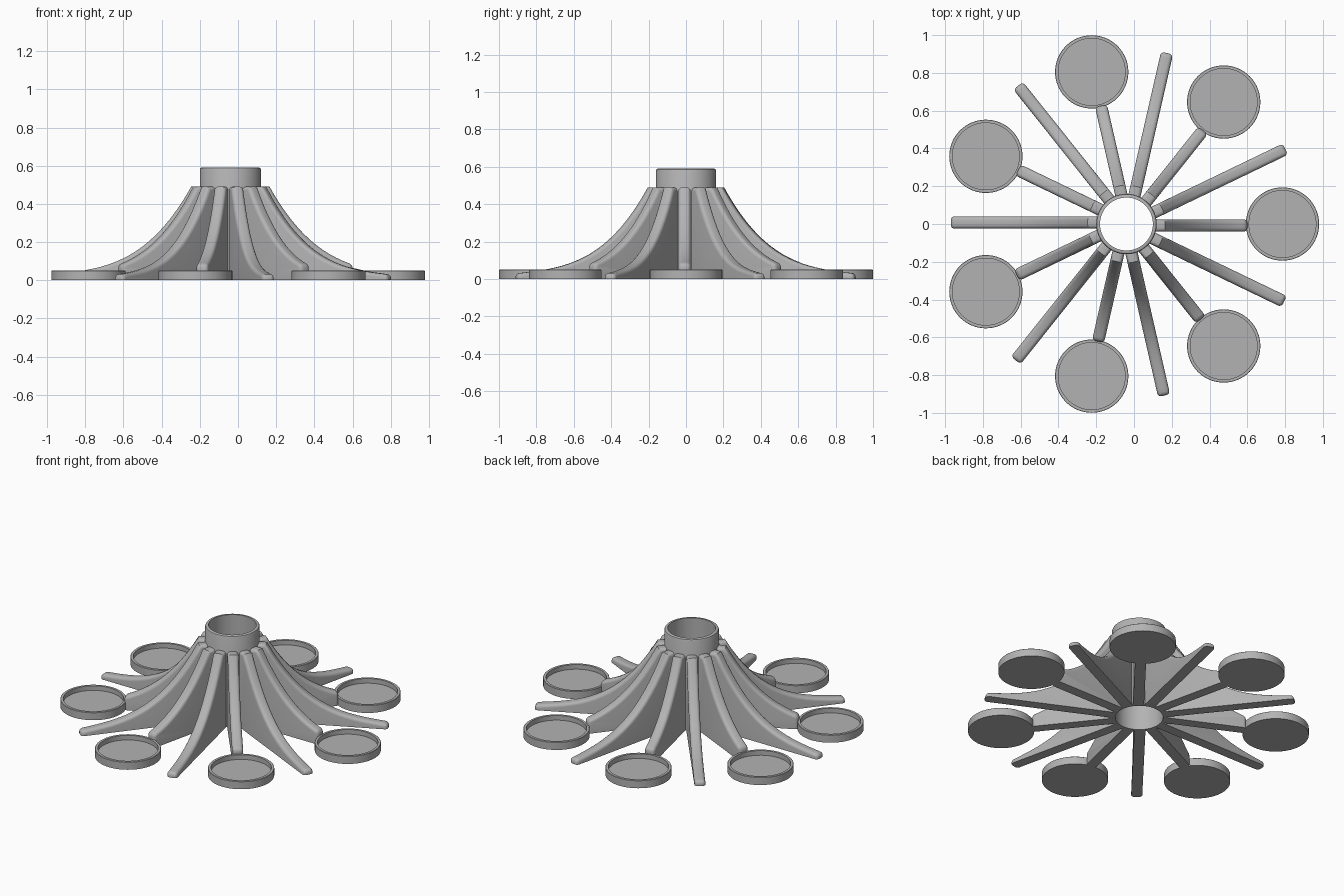
import bpy
import bmesh
from math import pi, cos, sin, radians
from mathutils import Vector

cube = bpy.data.objects.get("Cube")
if cube:
    bpy.data.objects.remove(cube, do_unlink=True)

COUNT = 7
CENTRE_X = -0.04
CUP_DISTANCE = 0.826
FIN_WIDTH = 0.065
FIN_OFFSET = -0.008
FIN_TOP_R, FIN_TIP_R = 0.205, 0.93

grey = bpy.data.materials.new("plain grey")
grey.use_nodes = True
grey.diffuse_color = (0.45, 0.45, 0.45, 1)
grey.node_tree.nodes["Principled BSDF"].inputs["Base Color"].default_value = grey.diffuse_color


def finish_mesh(bm, name):
    bmesh.ops.recalc_face_normals(bm, faces=bm.faces)
    mesh = bpy.data.meshes.new(name)
    bm.to_mesh(mesh)
    bm.free()
    mesh.materials.append(grey)
    return mesh


def place(mesh, name, x, y, turn=0):
    obj = bpy.data.objects.new(name, mesh)
    bpy.context.collection.objects.link(obj)
    obj.location = (x, y, 0)
    obj.rotation_euler.z = turn
    bpy.ops.object.select_all(action='DESELECT')
    obj.select_set(True)
    bpy.context.view_layer.objects.active = obj
    bpy.ops.object.shade_smooth_by_angle(angle=radians(35))
    return obj


def lathe(name, profile, closed, steps=64):
    """Spin a radius/height profile around z."""
    bm = bmesh.new()
    verts = [bm.verts.new((r, 0, z)) for r, z in profile]
    ends = verts[1:] + verts[:1] if closed else verts[1:]
    edges = [bm.edges.new(pair) for pair in zip(verts, ends)]
    bmesh.ops.spin(bm, geom=verts + edges, cent=(0, 0, 0), axis=(0, 0, 1),
                   angle=2 * pi, steps=steps, use_merge=True)
    bmesh.ops.remove_doubles(bm, verts=bm.verts, dist=0.0001)
    return finish_mesh(bm, name)


def fin_height(r):
    t = (FIN_TIP_R - r) / (FIN_TIP_R - FIN_TOP_R)
    return 0.03 + 0.08 * t + 0.38 * t ** 3.2


def fin(name, tip_r, steps=20):
    """Curved upright fin with rounded top and tip edges."""
    inner = 0.15
    radii = [FIN_TOP_R + (tip_r - FIN_TOP_R) * i / steps for i in range(steps + 1)]
    outline = [(inner, 0), (inner, fin_height(FIN_TOP_R))]
    outline += [(r, fin_height(r)) for r in radii] + [(tip_r, 0)]
    bm = bmesh.new()
    side = bm.faces.new([bm.verts.new((r, FIN_OFFSET - FIN_WIDTH / 2, z)) for r, z in outline])
    moved = bmesh.ops.extrude_face_region(bm, geom=[side])
    bmesh.ops.translate(bm, vec=Vector((0, FIN_WIDTH, 0)),
                        verts=[v for v in moved["geom"] if isinstance(v, bmesh.types.BMVert)])
    bmesh.ops.recalc_face_normals(bm, faces=bm.faces)

    def rounded(edge):
        a, b = (v.co for v in edge.verts)
        if max(a.z, b.z) < 0.001 or max(a.x, b.x) < inner + 0.001:
            return False
        along = abs(a.y - b.y) < 0.001
        return along or min(a.x, b.x) > tip_r - 0.001

    bmesh.ops.bevel(bm, geom=[e for e in bm.edges if rounded(e)], offset=0.02,
                    segments=4, profile=0.5, affect='EDGES', clamp_overlap=True)
    return finish_mesh(bm, name)


# Open central tube
tube = lathe("hub_tube", [(0.14, 0), (0.16, 0), (0.16, 0.58), (0.157, 0.587),
                          (0.152, 0.59), (0.14, 0.59)], True)
place(tube, "hub_tube", CENTRE_X, 0)

# Shallow cups, each joined by a short fin, with long fins between
cup = lathe("cup", [(0, 0), (0.194, 0), (0.194, 0.048), (0.192, 0.05),
                    (0.177, 0.05), (0.177, 0.02), (0, 0.02)], False)
short_fin = fin("short_fin", 0.64)
long_fin = fin("long_fin", FIN_TIP_R)
for i in range(COUNT):
    turn = 2 * pi * i / COUNT
    place(cup, f"cup_{i + 1}", CENTRE_X + CUP_DISTANCE * cos(turn), CUP_DISTANCE * sin(turn))
    place(short_fin, f"short_fin_{i + 1}", CENTRE_X, 0, turn)
    place(long_fin, f"long_fin_{i + 1}", CENTRE_X, 0, turn + pi / COUNT)
